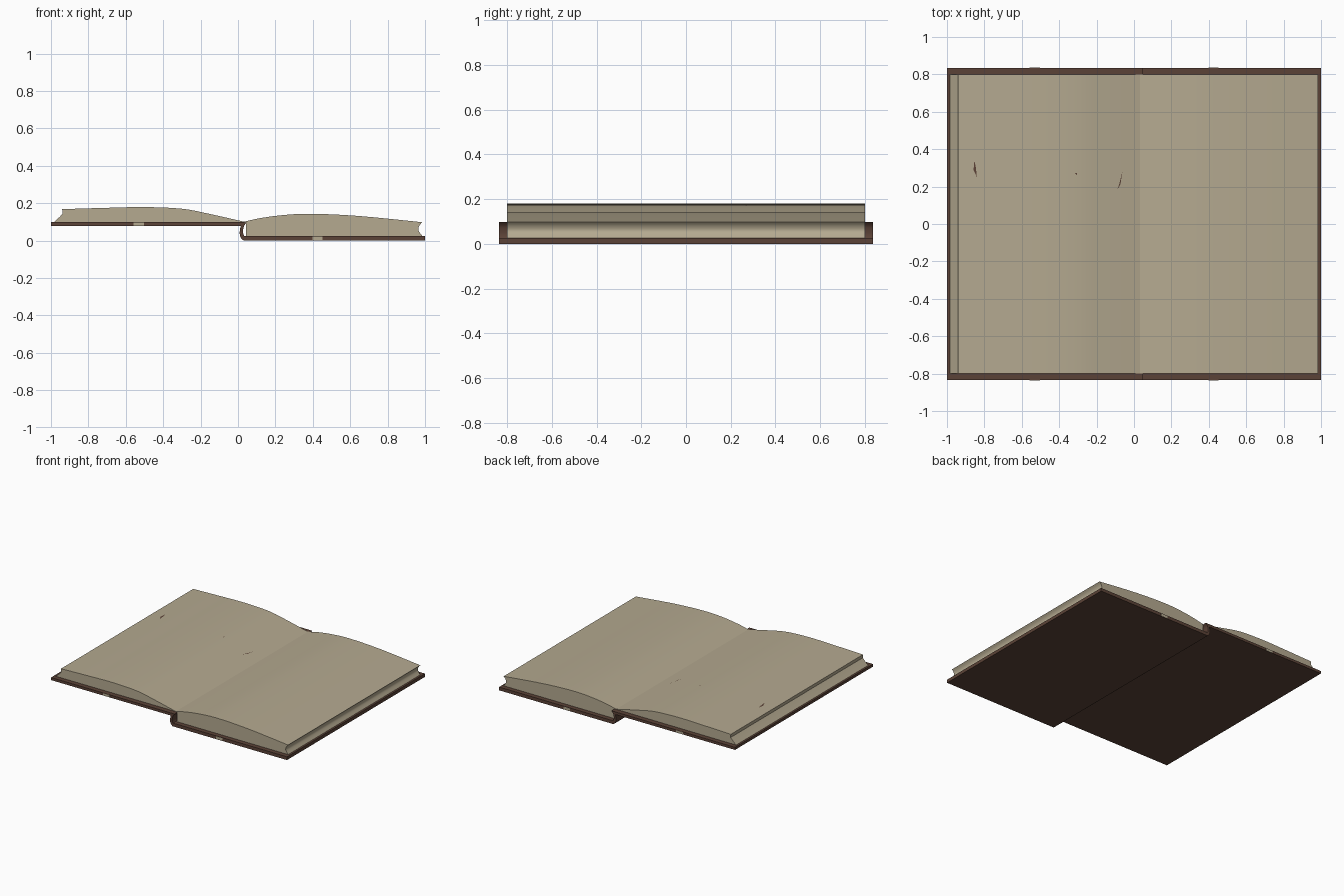
import bpy, math

old = bpy.data.objects.get("Cube")
if old:
    bpy.data.objects.remove(old, do_unlink=True)


def material(name, rgb):
    m = bpy.data.materials.new(name)
    m.use_nodes = True
    m.diffuse_color = (*rgb, 1)
    m.node_tree.nodes["Principled BSDF"].inputs["Base Color"].default_value = (*rgb, 1)
    return m


paper = material("aged paper", (0.46, 0.40, 0.28))
leather = material("brown leather", (0.105, 0.055, 0.038))


def smooth_path(pts, steps=5):
    """Catmull-Rom curve through a few points."""
    p = [pts[0]] + pts + [pts[-1]]
    out = []
    for i in range(1, len(p) - 2):
        a, b, c, d = p[i - 1:i + 3]
        for s in range(steps):
            t = s / steps
            out.append(tuple(
                0.5 * (2 * b[k] + (c[k] - a[k]) * t
                       + (2 * a[k] - 5 * b[k] + 4 * c[k] - d[k]) * t ** 2
                       + (3 * b[k] - a[k] - 3 * c[k] + d[k]) * t ** 3)
                for k in (0, 1)))
    return out + [pts[-1]]


def extrude_profile(name, profile, y0, y1, mat):
    """Sweep a closed x-z outline along y."""
    n = len(profile)
    verts = [(x, y, z) for y in (y0, y1) for x, z in profile]
    faces = [(i, i + n, (i + 1) % n + n, (i + 1) % n) for i in range(n)]
    faces += [tuple(range(n)), tuple(reversed(range(n, 2 * n)))]
    area = sum(profile[i][0] * profile[(i + 1) % n][1]
               - profile[(i + 1) % n][0] * profile[i][1] for i in range(n))
    if area < 0:
        faces = [f[::-1] for f in faces]
    me = bpy.data.meshes.new(name)
    me.from_pydata(verts, [], faces)
    me.materials.append(mat)
    ob = bpy.data.objects.new(name, me)
    bpy.context.collection.objects.link(ob)
    bpy.ops.object.select_all(action='DESELECT')
    ob.select_set(True)
    bpy.context.view_layer.objects.active = ob
    bpy.ops.object.shade_smooth_by_angle(angle=math.radians(25))
    return ob


def box(name, x0, x1, y0, y1, z0, z1, mat):
    return extrude_profile(name, [(x0, z0), (x1, z0), (x1, z1), (x0, z1)], y0, y1, mat)


COVER_Y, PAGE_Y = 0.835, 0.8

# Covers, the raised one rests on the spine
box("raised_cover", -1, 0.03, -COVER_Y, COVER_Y, 0.078, 0.098, leather)
box("lower_cover", 0.03, 1, -COVER_Y, COVER_Y, 0.0, 0.025, leather)

# Spine, a bowed strip joining the covers
outer = smooth_path([(0.03, 0.098), (0.014, 0.075), (0.009, 0.04), (0.015, 0.015), (0.03, 0)])
inner = [(x + 0.018, 0.012 + z * 0.87) for x, z in reversed(outer)]
extrude_profile("spine", outer + inner, -COVER_Y, COVER_Y, leather)

# Page blocks with arched tops and hollow fore edges
left_top = smooth_path([(0.035, 0.1), (-0.15, 0.142), (-0.3, 0.17), (-0.5, 0.179),
                        (-0.7, 0.175), (-0.94, 0.168)])
left_edge = [(-0.938, 0.143), (-0.955, 0.125), (-0.985, 0.098)]
extrude_profile("left_pages", left_top + left_edge, -PAGE_Y, PAGE_Y, paper)

right_top = smooth_path([(0.03, 0.1), (0.12, 0.12), (0.25, 0.137), (0.4, 0.143),
                         (0.65, 0.131), (0.985, 0.098)])
right_edge = smooth_path([(0.985, 0.098), (0.97, 0.08), (0.965, 0.055), (0.985, 0.025)], 4)[1:]
extrude_profile("right_pages", right_top + right_edge + [(0.042, 0.025), (0.042, 0.09)],
                -PAGE_Y, PAGE_Y, paper)

# Pale patches on the cover edges
for side, x, z0, z1 in (("raised", -0.53, 0.079, 0.097), ("lower", 0.425, 0.002, 0.022)):
    for end, s in (("front", -1), ("back", 1)):
        ya, yb = sorted((s * COVER_Y, s * (COVER_Y + 0.001)))
        box(f"{side}_{end}_patch", x - 0.028, x + 0.028, ya, yb, z0, z1, paper)


# Small brown blemishes lying on the left page
def page_height(x):
    for (xa, za), (xb, zb) in zip(left_top, left_top[1:]):
        if xb <= x <= xa:
            return za + (zb - za) * (x - xa) / (xb - xa)
    return 0.17


def blemish(name, outline):
    me = bpy.data.meshes.new(name)
    me.from_pydata([(x, y, page_height(x) + 0.0015) for x, y in outline], [],
                   [tuple(range(len(outline)))])
    me.materials.append(leather)
    bpy.context.collection.objects.link(bpy.data.objects.new(name, me))


blemish("outer_blemish", [(-0.84, 0.25), (-0.845, 0.3), (-0.853, 0.34), (-0.858, 0.29)])
blemish("middle_blemish", [(-0.305, 0.262), (-0.305, 0.274), (-0.317, 0.272)])
blemish("inner_blemish", [(-0.09, 0.18), (-0.072, 0.215), (-0.062, 0.28), (-0.078, 0.217)])
